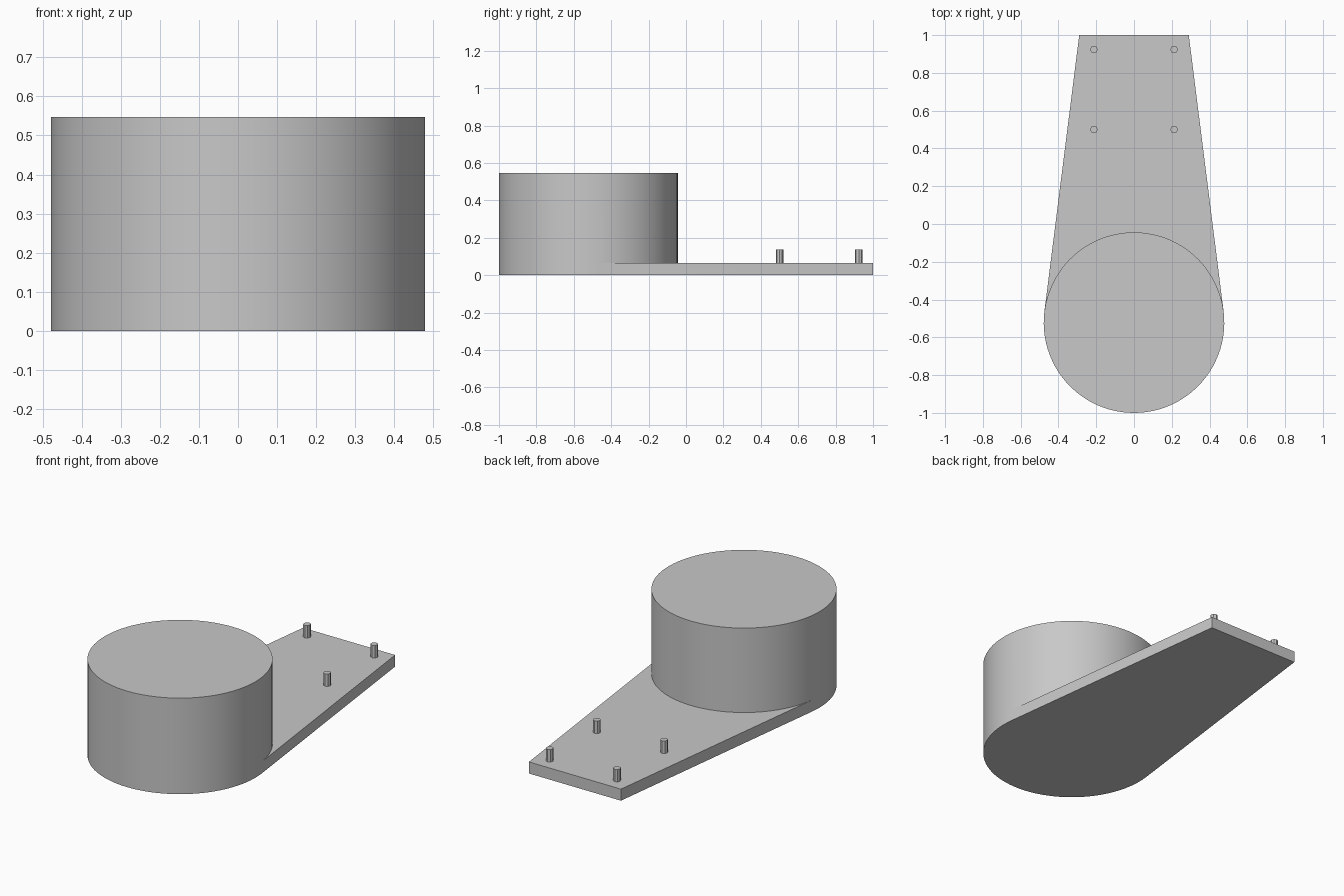
import bpy, bmesh
from math import atan2, acos, hypot, pi, sin, cos, radians

if "Cube" in bpy.data.objects:
    bpy.data.objects.remove(bpy.data.objects["Cube"], do_unlink=True)

RADIUS, CENTRE_Y = 0.478, -0.522
DRUM_TOP, PLATE_TOP = 0.547, 0.066
BACK_X, BACK_Y = 0.29, 1.0

grey = bpy.data.materials.new("plain grey")
grey.use_nodes = True
colour = (0.58, 0.58, 0.58, 1)
grey.diffuse_color = colour
grey.node_tree.nodes["Principled BSDF"].inputs["Base Color"].default_value = colour


def finish(bm, name):
    bmesh.ops.recalc_face_normals(bm, faces=bm.faces[:])
    mesh = bpy.data.meshes.new(name)
    bm.to_mesh(mesh)
    bm.free()
    mesh.materials.append(grey)
    obj = bpy.data.objects.new(name, mesh)
    bpy.context.collection.objects.link(obj)
    return obj


# Drum and tapered plate as one closed body; plate sides are tangent to the drum
dy = BACK_Y - CENTRE_Y
tangent = atan2(dy, BACK_X) - acos(RADIUS / hypot(BACK_X, dy))
bm = bmesh.new()


def arc(start, end, steps, z):
    angles = [start + (end - start) * i / steps for i in range(steps + 1)]
    return [bm.verts.new((RADIUS * cos(a), CENTRE_Y + RADIUS * sin(a), z)) for a in angles]


def wall(lower, upper):
    for i in range(len(lower) - 1):
        bm.faces.new((lower[i], lower[i + 1], upper[i + 1], upper[i]))


rear = (tangent, pi - tangent, 40)
front = (pi - tangent, 2 * pi + tangent, 48)
rear_low, rear_top = arc(*rear, PLATE_TOP), arc(*rear, DRUM_TOP)
front_low, front_mid, front_top = [arc(*front, z) for z in (0, PLATE_TOP, DRUM_TOP)]
corners = [[bm.verts.new((x, BACK_Y, z)) for x in (BACK_X, -BACK_X)] for z in (0, PLATE_TOP)]

wall(rear_low, rear_top)
wall(front_low, front_mid)
wall(front_mid, front_top)
wall([front_low[-1]] + corners[0] + [front_low[0]],
     [front_mid[-1]] + corners[1] + [front_mid[0]])
bm.faces.new(front_low + corners[0])
bm.faces.new(corners[1] + rear_low[::-1])
bm.faces.new(rear_top + front_top[1:-1])
bmesh.ops.remove_doubles(bm, verts=bm.verts[:], dist=0.0001)
body = finish(bm, "drum_and_plate")
bpy.context.view_layer.objects.active = body
body.select_set(True)
bpy.ops.object.shade_smooth_by_angle(angle=radians(30))
body.select_set(False)

# Four small pegs standing on the plate
PEG_TOP = 0.137
for side, x in (("left", 0.212), ("right", -0.212)):
    for place, y in (("back", 0.924), ("middle", 0.5)):
        bm = bmesh.new()
        bmesh.ops.create_cone(bm, cap_ends=True, segments=8, radius1=0.02,
                              radius2=0.02, depth=PEG_TOP - PLATE_TOP)
        bmesh.ops.translate(bm, verts=bm.verts[:], vec=(x, y, (PEG_TOP + PLATE_TOP) / 2))
        finish(bm, f"{place}_{side}_peg")
